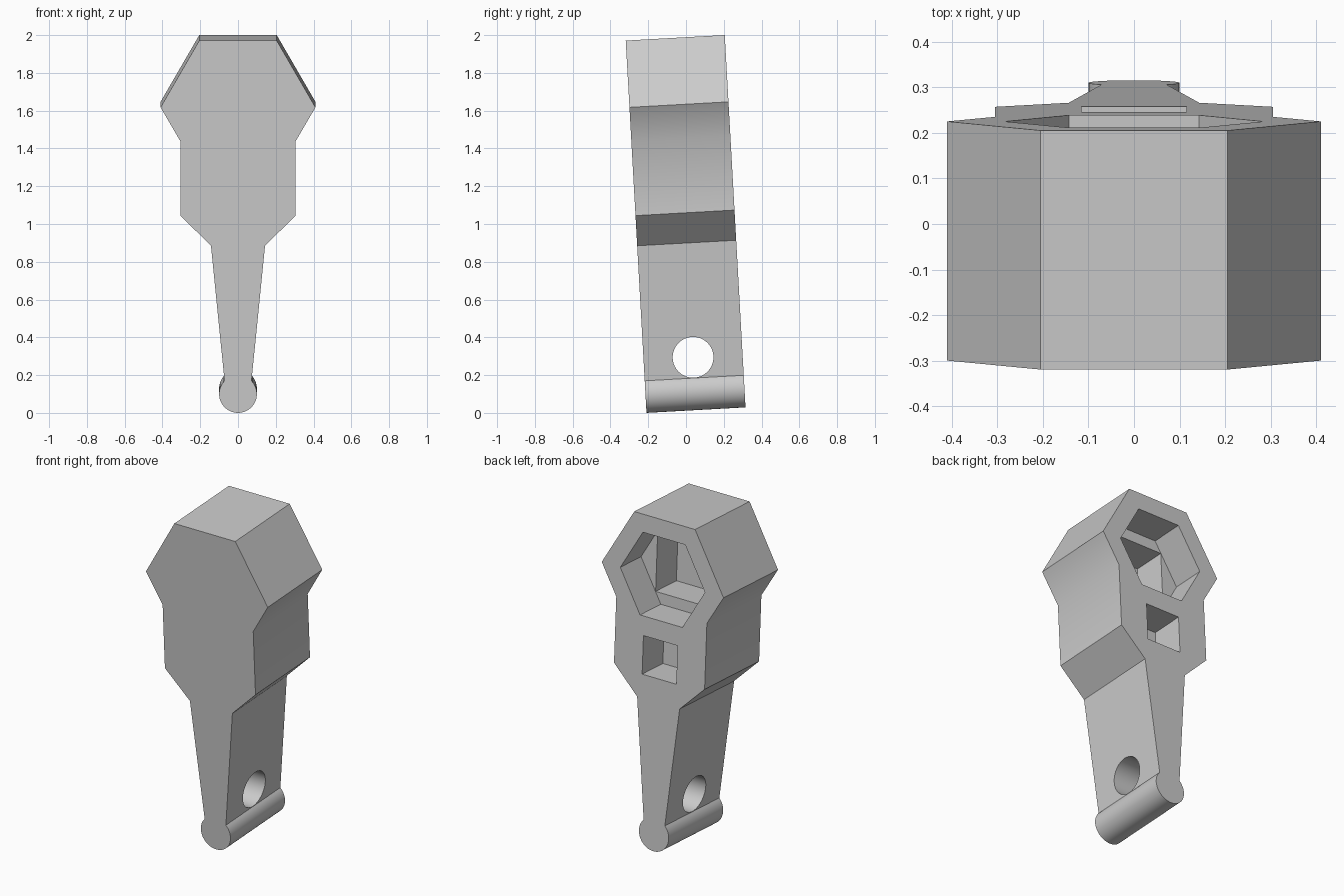
import bpy, bmesh, math
from mathutils import Matrix, Vector

if "Cube" in bpy.data.objects:
    bpy.data.objects.remove(bpy.data.objects["Cube"])

DEPTH = 0.525
HALF = DEPTH / 2
HEX_Z = 1.62
TILT = math.atan(0.0558)
PLACE = Matrix.Translation((0, 0.053, 0.0147)) @ Matrix.Rotation(TILT, 4, "X")

grey = bpy.data.materials.new("plain_grey")
grey.use_nodes = True
grey.diffuse_color = (0.6, 0.6, 0.6, 1)
grey.node_tree.nodes["Principled BSDF"].inputs["Base Color"].default_value = (0.6, 0.6, 0.6, 1)


def prism(name, points, start, end, axis="Y"):
    """Extrude a closed outline along the local Y or X axis."""
    bm = bmesh.new()
    if axis == "Y":
        place, step = (lambda a, b: (a, start, b)), Vector((0, end - start, 0))
    else:
        place, step = (lambda a, b: (start, a, b)), Vector((end - start, 0, 0))
    face = bm.faces.new([bm.verts.new(place(a, b)) for a, b in points])
    new = bmesh.ops.extrude_face_region(bm, geom=[face])["geom"]
    bmesh.ops.translate(bm, vec=step, verts=[v for v in new if isinstance(v, bmesh.types.BMVert)])
    bmesh.ops.recalc_face_normals(bm, faces=bm.faces)
    bm.transform(PLACE)
    mesh = bpy.data.meshes.new(name)
    bm.to_mesh(mesh)
    bm.free()
    mesh.materials.append(grey)
    obj = bpy.data.objects.new(name, mesh)
    bpy.context.collection.objects.link(obj)
    return obj


def ring(radius, sides, a=0, b=0, turn=0):
    angles = [turn + math.tau * i / sides for i in range(sides)]
    return [(a + radius * math.cos(t), b + radius * math.sin(t)) for t in angles]


def square(half, b):
    return [(-half, b - half), (half, b - half), (half, b + half), (-half, b + half)]


# Outline: hexagonal head, body, tapered neck and rounded foot
right = [(0.205, 1.974), (0.41, HEX_Z), (0.305, 1.44), (0.305, 1.046), (0.143, 0.886)]
arc_start = math.asin(0.7)
steps = 40
foot = []
for i in range(steps + 1):
    t = arc_start - (math.pi + 2 * arc_start) * i / steps
    foot.append((0.1 * math.cos(t), 0.1 + 0.1 * math.sin(t)))
left = [(-x, z) for x, z in reversed(right)]
body = prism("lever_body", right + foot + left, -HALF, HALF)

# Stepped socket, small square socket and cross hole
cutters = [
    prism("hex_socket_cutter", ring(0.285, 6, 0, HEX_Z), HALF - 0.2, HALF + 0.1),
    prism("deep_socket_cutter", square(0.18, HEX_Z), HALF - 0.4, HALF - 0.15),
    prism("square_socket_cutter", square(0.115, 1.142), HALF - 0.2, HALF + 0.1),
    prism("cross_hole_cutter", ring(0.108, 48, 0, 0.28), -0.5, 0.5, "X"),
]
bpy.context.view_layer.objects.active = body
for cutter in cutters:
    mod = body.modifiers.new(cutter.name, "BOOLEAN")
    mod.operation = "DIFFERENCE"
    mod.solver = "EXACT"
    mod.object = cutter
    bpy.ops.object.modifier_apply(modifier=mod.name)
    bpy.data.objects.remove(cutter)

# Soft shading with crisp corners
for obj in bpy.context.selected_objects:
    obj.select_set(False)
body.select_set(True)
bpy.ops.object.shade_smooth_by_angle(angle=math.radians(35))
